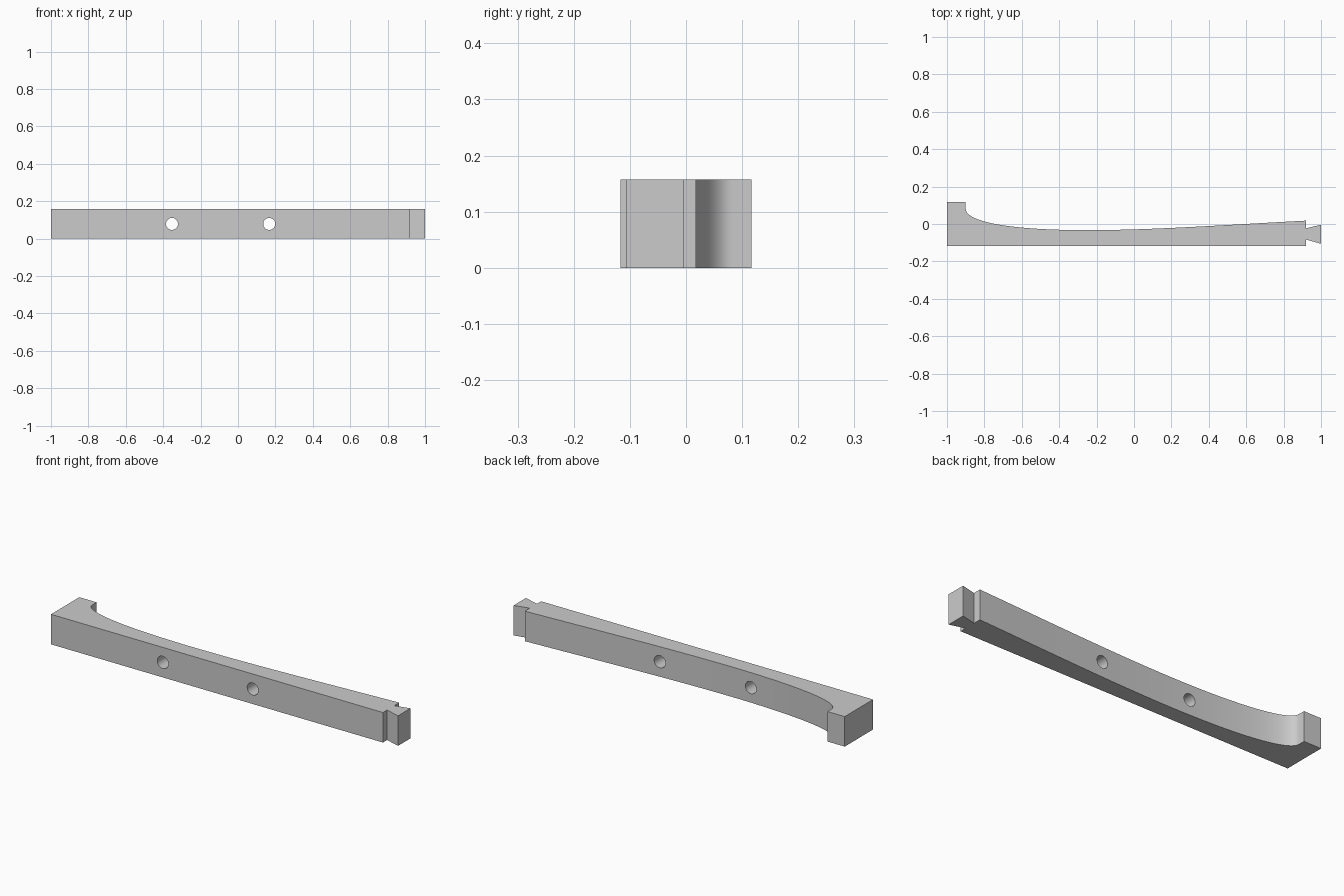
import bpy
import bmesh
import math
from mathutils import Vector
from mathutils.geometry import interpolate_bezier

HEIGHT = 0.157
FRONT, BACK = -0.117, 0.117
HOLE_RADIUS = 0.032

cube = bpy.data.objects.get("Cube")
if cube:
    bpy.data.objects.remove(cube, do_unlink=True)

# Single grey material
grey = bpy.data.materials.new("light_grey")
grey.use_nodes = True
colour = (0.6, 0.6, 0.6, 1)
grey.diffuse_color = colour
grey.node_tree.nodes["Principled BSDF"].inputs["Base Color"].default_value = colour


def bezier(*points, steps=32):
    return [tuple(p) for p in interpolate_bezier(*map(Vector, points), steps)]


# Plan outline: straight front, dovetail tongue, curved back, square heel
heel_curve = bezier((-0.25, -0.033), (-0.6, -0.033), (-0.9, 0.0), (-0.9, 0.083))
long_curve = bezier((0.92, 0.018), (0.5, -0.004), (0.1, -0.033), (-0.25, -0.033))
dovetail = [(0.92, -0.083), (1, -0.106), (1, -0.004), (0.92, -0.023)]
outline = [(-1, FRONT), (0.92, FRONT), *dovetail,
           *long_curve, *heel_curve[1:], (-0.9, BACK), (-1, BACK)]

# Extrude the outline upward into the bar
bm = bmesh.new()
base = bm.faces.new([bm.verts.new((x, y, 0)) for x, y in outline])
top = bmesh.ops.extrude_face_region(bm, geom=[base])["geom"]
bmesh.ops.translate(bm, vec=(0, 0, HEIGHT),
                    verts=[v for v in top if isinstance(v, bmesh.types.BMVert)])
bmesh.ops.recalc_face_normals(bm, faces=bm.faces)
mesh = bpy.data.meshes.new("curved_bar")
bm.to_mesh(mesh)
bm.free()
mesh.materials.append(grey)
bar = bpy.data.objects.new("curved_bar", mesh)
bpy.context.collection.objects.link(bar)

# Bolt holes bored from front to back
for x in (-0.353, 0.167):
    bpy.ops.mesh.primitive_cylinder_add(
        vertices=32, radius=HOLE_RADIUS, depth=0.5,
        location=(x, 0, HEIGHT / 2), rotation=(math.pi / 2, 0, 0))
    cutter = bpy.context.object
    cutter.name = "hole_cutter"
    cutter.hide_render = True
    cutter.data.materials.append(grey)
    bore = bar.modifiers.new("bolt_hole", 'BOOLEAN')
    bore.operation = 'DIFFERENCE'
    bore.solver = 'EXACT'
    bore.object = cutter
    bpy.context.view_layer.objects.active = bar
    bpy.ops.object.modifier_apply(modifier=bore.name)
    bpy.data.objects.remove(cutter, do_unlink=True)

# Smooth the curved back and bores, keeping corners crisp
bpy.ops.object.select_all(action='DESELECT')
bar.select_set(True)
bpy.context.view_layer.objects.active = bar
bpy.ops.object.shade_smooth_by_angle(angle=math.radians(30))
